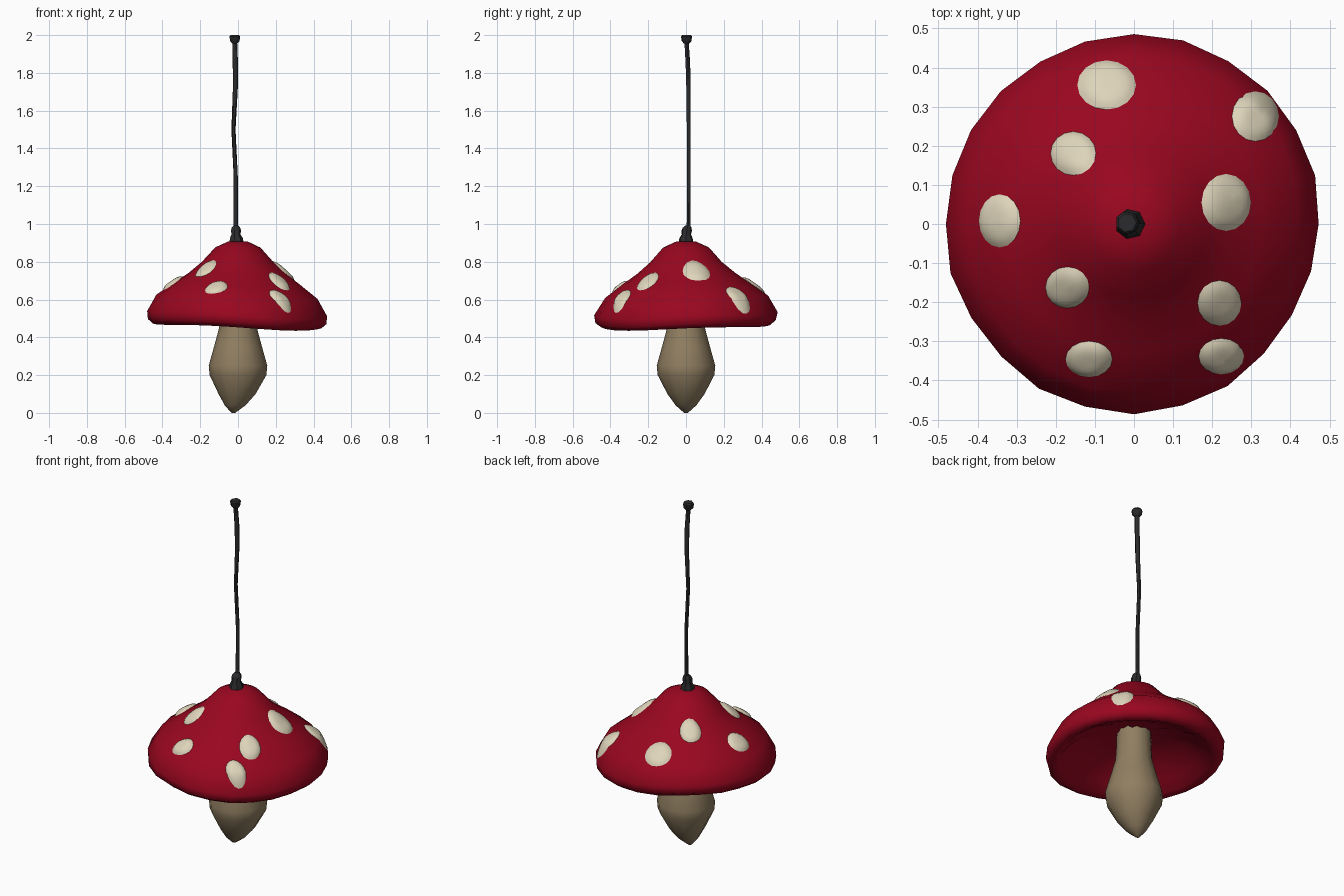
import bpy, bmesh, math, random
from mathutils import Vector
from mathutils.bvhtree import BVHTree

random.seed(4)
cube = bpy.data.objects.get("Cube")
if cube:
    bpy.data.objects.remove(cube, do_unlink=True)


def material(name, rgb):
    m = bpy.data.materials.new(name)
    m.use_nodes = True
    m.diffuse_color = (*rgb, 1)
    m.node_tree.nodes["Principled BSDF"].inputs["Base Color"].default_value = (*rgb, 1)
    return m


RED = material("cap red", (0.32, 0.002, 0.014))
CREAM = material("spot cream", (0.73, 0.66, 0.49))
TAN = material("stem tan", (0.28, 0.21, 0.12))
BLACK = material("cord black", (0.024, 0.024, 0.026))


def finish(name, bm, mat, angle=60):
    bmesh.ops.recalc_face_normals(bm, faces=bm.faces)
    mesh = bpy.data.meshes.new(name)
    bm.to_mesh(mesh)
    bm.free()
    mesh.materials.append(mat)
    ob = bpy.data.objects.new(name, mesh)
    bpy.context.collection.objects.link(ob)
    bpy.ops.object.select_all(action='DESELECT')
    ob.select_set(True)
    bpy.context.view_layer.objects.active = ob
    bpy.ops.object.shade_smooth_by_angle(angle=math.radians(angle))
    return ob


def loft(rings, sides, shape=None):
    """Skin stacked rings (x, y, z, radius) and cap both ends."""
    bm = bmesh.new()
    loops = []
    for i, (x, y, z, r) in enumerate(rings):
        loop = []
        for k in range(sides):
            a = math.tau * k / sides
            p = Vector((x + r * math.cos(a), y + r * math.sin(a), z))
            loop.append(bm.verts.new(shape(p, i, a) if shape else p))
        loops.append(loop)
    for lo, hi in zip(loops, loops[1:]):
        for k in range(sides):
            n = (k + 1) % sides
            bm.faces.new((lo[k], lo[n], hi[n], hi[k]))
    bm.faces.new(loops[0])
    bm.faces.new(loops[-1])
    return bm


# Cap: drooping bell with a rolled rim and a shallow pleated underside
outer = [(0.05, 0.908), (0.12, 0.876), (0.19, 0.797), (0.26, 0.738), (0.33, 0.688),
         (0.43, 0.615), (0.482, 0.525), (0.475, 0.483), (0.445, 0.46)]
inner = [(0.41, 0.472), (0.35, 0.515), (0.27, 0.565), (0.18, 0.6), (0.08, 0.618)]


def cap_shape(p, i, a):
    reach = min(1, math.hypot(p.x, p.y) / 0.48)
    p.z += reach ** 2 * (-0.02 * math.cos(a) + 0.012 * math.sin(a)
                         + 0.007 * math.sin(3 * a + 1))
    if i > len(outer):
        # Radial pleats
        p.z += 0.012 * math.cos(12 * a) * reach + random.uniform(-0.006, 0.006)
    elif i > 0:
        dent = 0.04 * reach * max(0, math.cos(a + 0.5)) ** 6
        wobble = 1 - dent + random.uniform(-0.006, 0.01)
        p.x *= wobble
        p.y *= wobble
    return p


cap_bm = loft([(0, 0, z, r) for r, z in outer + inner], 24, cap_shape)
cap = finish("cap", cap_bm, RED, 70)
bm = bmesh.new()
bm.from_mesh(cap.data)
surface = BVHTree.FromBMesh(bm)
bm.free()


# Spots: shallow domes laid over the cap surface
def spot(name, x, y, rx, ry):
    def drop(px, py):
        return surface.ray_cast(Vector((px, py, 3)), Vector((0, 0, -1)))

    normal = drop(x, y)[1]
    bm = bmesh.new()

    def point(t, a):
        px, py = x + rx * t * math.cos(a), y + ry * t * math.sin(a)
        hit = drop(px, py)[0]
        if hit is None:
            hit = surface.find_nearest(Vector((px, py, 0.55)))[0]
        return bm.verts.new(hit + normal * (0.016 * (1 - t ** 4) + 0.001))

    sides = 16
    centre = point(0, 0)
    loops = [[point(t, math.tau * k / sides) for k in range(sides)]
             for t in (0.25, 0.5, 0.7, 0.86, 1)]
    for k in range(sides):
        n = (k + 1) % sides
        bm.faces.new((centre, loops[0][k], loops[0][n]))
        for lo, hi in zip(loops, loops[1:]):
            bm.faces.new((lo[k], hi[k], hi[n], lo[n]))
    ob = finish(name, bm, CREAM)
    if sum(p.normal.z for p in ob.data.polygons) < 0:
        ob.data.flip_normals()


spots = [(-0.07, 0.355, 0.075, 0.063), (0.31, 0.275, 0.06, 0.064),
         (-0.155, 0.18, 0.058, 0.056), (-0.343, 0.008, 0.053, 0.068),
         (0.235, 0.055, 0.063, 0.073), (-0.17, -0.162, 0.056, 0.053),
         (0.218, -0.202, 0.056, 0.058), (-0.115, -0.345, 0.06, 0.046),
         (0.223, -0.338, 0.058, 0.046)]
for i, s in enumerate(spots):
    spot(f"spot_{i + 1}", *s)

# Stem: bulbous, pointed at the bottom
stem = [(-0.025, 0, 0, 0.01), (-0.015, 0, 0.04, 0.055), (-0.005, 0, 0.1, 0.098),
        (0, 0, 0.2, 0.15), (0, 0, 0.25, 0.155), (0, 0, 0.35, 0.127),
        (0, 0, 0.45, 0.1), (0, 0, 0.54, 0.094), (0, 0, 0.64, 0.092)]
finish("stem", loft(stem, 12), TAN)

# Hanging cord with a knot at each end
cord = [(-0.012, 0.014, 0.95, 0.012), (-0.012, 0.015, 1.25, 0.011),
        (-0.024, 0.014, 1.5, 0.011), (-0.014, 0.013, 1.72, 0.013),
        (-0.014, 0.01, 1.85, 0.014), (-0.018, 0.002, 1.98, 0.013)]
finish("cord", loft(cord, 6), BLACK)
lower = [(-0.01, 0, 0.88, 0.043), (-0.01, 0, 0.925, 0.036), (-0.012, 0.002, 0.945, 0.025),
         (-0.012, 0.004, 0.965, 0.028), (-0.012, 0.006, 0.98, 0.024), (-0.012, 0.01, 0.992, 0.013)]
finish("lower_knot", loft(lower, 7), BLACK, 40)
upper = [(-0.018, 0.003, 1.955, 0.014), (-0.018, 0.003, 1.968, 0.026),
         (-0.018, 0.003, 1.992, 0.03), (-0.018, 0.003, 2, 0.024)]
finish("upper_knot", loft(upper, 7), BLACK, 40)
